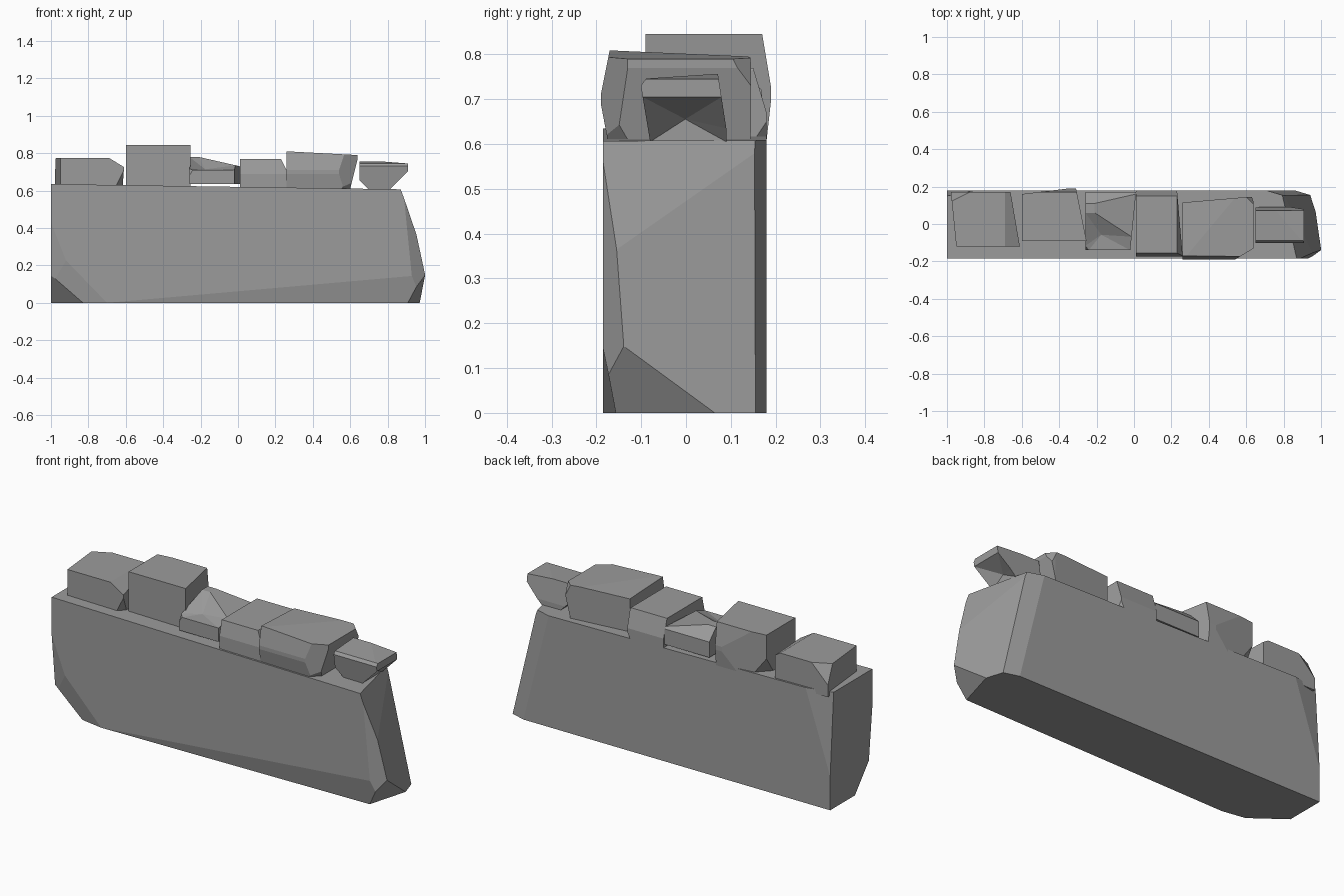
import bpy, bmesh
from mathutils import Vector

cube = bpy.data.objects.get("Cube")
if cube:
    bpy.data.objects.remove(cube, do_unlink=True)

stone = bpy.data.materials.new("grey stone")
stone.use_nodes = True
GREY = (0.33, 0.33, 0.33, 1)
stone.diffuse_color = GREY
bsdf = next(n for n in stone.node_tree.nodes if n.type == 'BSDF_PRINCIPLED')
bsdf.inputs["Base Color"].default_value = GREY
bsdf.inputs["Roughness"].default_value = 0.9


def chip(bm, lo, hi, sizes):
    """Slice off a corner or edge; signed sizes are the lengths removed per axis."""
    normal = Vector([1 / s if s else 0 for s in sizes])
    corner = Vector([hi[i] if s > 0 else lo[i] for i, s in enumerate(sizes)])
    point = corner - normal / normal.length_squared
    geom = bm.verts[:] + bm.edges[:] + bm.faces[:]
    bmesh.ops.bisect_plane(bm, geom=geom, dist=1e-5, plane_co=point,
                           plane_no=normal.normalized(), clear_outer=True)
    rim = [e for e in bm.edges if e.is_boundary]
    if rim:
        bmesh.ops.contextual_create(bm, geom=rim)


def dent(bm, direction, offset):
    """Push a hollow into the largest face that looks along a direction."""
    bm.normal_update()
    axis = Vector(direction)
    face = max(bm.faces, key=lambda f: f.calc_area() * max(0, f.normal.dot(axis)))
    centre = bmesh.ops.poke(bm, faces=[face])["verts"][0]
    centre.co += Vector(offset)


def rock(name, lo, hi, chips, hollow=None):
    bm = bmesh.new()
    bmesh.ops.create_cube(bm, size=1)
    for v in bm.verts:
        v.co = [hi[i] if v.co[i] > 0 else lo[i] for i in range(3)]
    for sizes in chips:
        chip(bm, lo, hi, sizes)
    bmesh.ops.recalc_face_normals(bm, faces=bm.faces[:])
    if hollow:
        dent(bm, *hollow)
    mesh = bpy.data.meshes.new(name)
    bm.to_mesh(mesh)
    bm.free()
    mesh.materials.append(stone)
    obj = bpy.data.objects.new(name, mesh)
    bpy.context.collection.objects.link(obj)
    return obj


# Main slab: leaning right end, chipped corners, slightly sloping top
rock("wall_slab", (-1, -.185, 0), (1, .18, .635), [
    (2, 0, .03),
    (.218, .68, .91),
    (.223, .99, .593),
    (.1, -.35, -.17),
    (.12, -.077, 1.2),
    (.3, .09, 1.2),
    (-.17, -.045, -.43),
    (-.3, -.05, -.31),
    (-.2, -.15, -.18),
    (1.7, -.03, -.15),
    (-.15, .03, .45),
])

# Row of capping stones
rock("cap_stone_1", (-.98, -.12, .61), (-.6, .17, .775), [
    (.09, 0, .055), (.06, .35, 0), (-.03, -.3, 0),
    (.06, -.06, -.12), (-.1, .05, .1),
])
rock("cap_stone_2", (-.6, -.09, .61), (-.25, .19, .845), [
    (0, .02, .12), (0, .01, -.09), (.06, .3, 0),
    (-.25, .03, 0), (-.1, .1, -.15),
])
rock("cap_stone_3", (-.26, -.14, .635), (.01, .17, .78), [
    (.22, 0, .05), (.03, -.3, 0), (0, -.2, .07),
    (0, .06, .06), (-.06, -.06, .1),
], hollow=((0, 0, 1), (-.02, 0, -.025)))
rock("cap_stone_4", (.01, -.175, .61), (.26, .18, .77), [
    (.03, .35, 0), (0, -.02, .08), (.03, 0, .06),
    (0, .03, .1), (.05, .06, -.1),
])
rock("cap_stone_5", (.26, -.19, .61), (.64, .145, .81), [
    (.38, 0, .02), (0, .34, .015), (.04, 0, -.16),
    (0, -.02, .1), (0, -.015, -.08), (.1, -.06, 0),
    (.1, -.1, -.12), (-.35, .03, 0), (.05, .05, .1),
])
rock("cap_stone_6", (.65, -.105, .605), (.91, .09, .765), [
    (.1, 0, -.1), (0, -.03, .04), (0, -.025, -.15),
    (0, .02, .13), (0, -.3, .02), (-.05, 0, -.05), (.26, 0, .02),
], hollow=((1, 0, 0), (-.05, 0, 0)))
